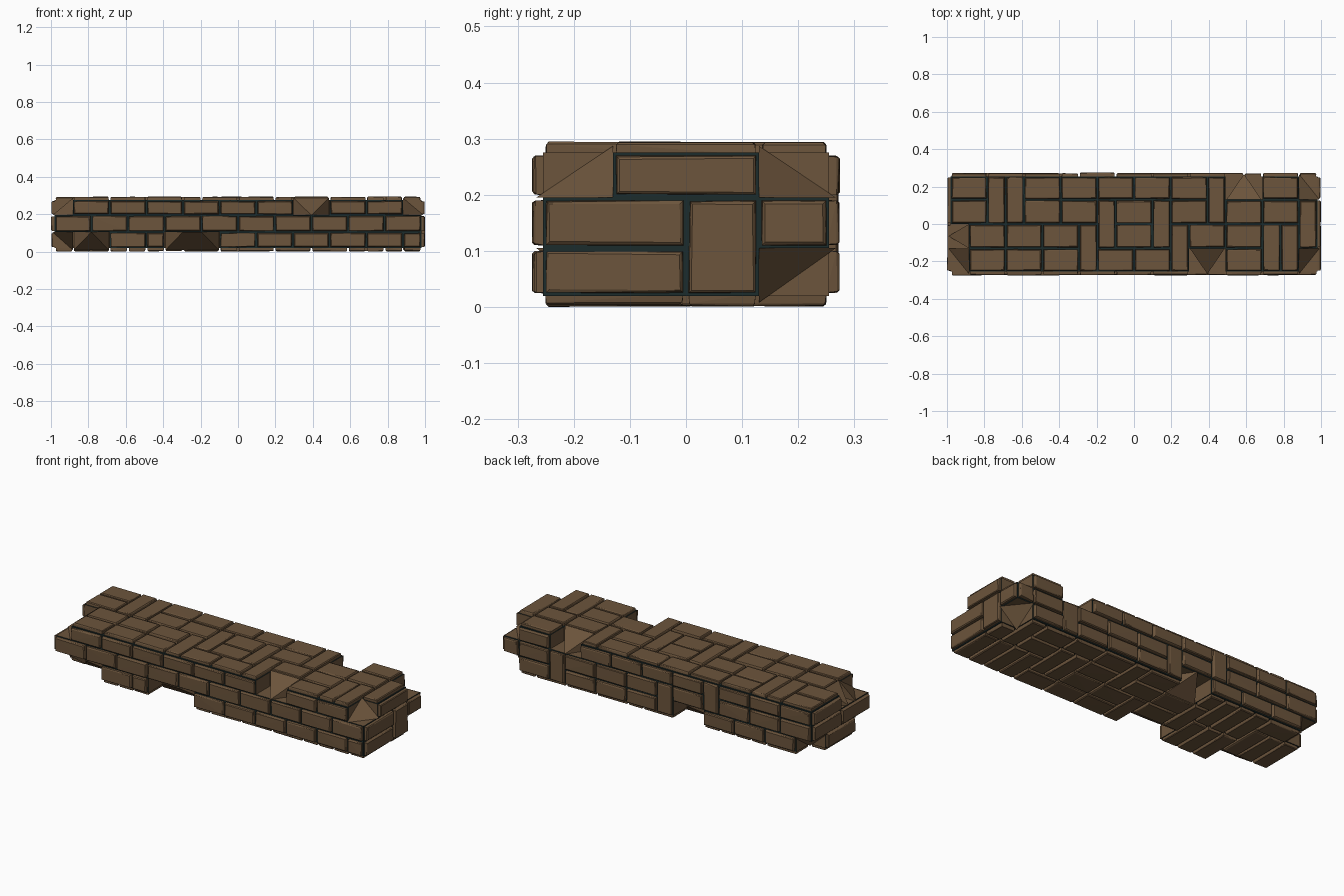
import bpy, bmesh, random
from itertools import product
from mathutils import Vector

if "Cube" in bpy.data.objects:
    bpy.data.objects.remove(bpy.data.objects["Cube"])

random.seed(7)

# Brick grid: 20 x 4 x 3 cells
EDGES = [[-0.98 + 0.098 * i for i in range(21)],
         [-0.255, -0.13, 0.0, 0.13, 0.255],
         [0.02, 0.105, 0.195, 0.275]]
N = [20, 4, 3]

# Broken places: (x cells, y cell, z cell)
edge_notches = [((13, 14), 0, 2), ((15, 16), 3, 2), ((6, 8), 0, 0),
                ((1, 2), 0, 0), ((7, 8), 3, 0)]
corner_notches = [(0, 0, 2), (19, 0, 2), (19, 3, 2), (19, 3, 0), (0, 0, 0), (0, 3, 0)]
end_notches = [(0, 1, 2)]
missing = set(corner_notches) | set(end_notches)
for (a, b), j, k in edge_notches:
    missing |= {(i, j, k) for i in range(a, b + 1)}


def material(name, color):
    m = bpy.data.materials.new(name)
    m.diffuse_color = (*color, 1)
    m.use_nodes = True
    m.node_tree.nodes["Principled BSDF"].inputs["Base Color"].default_value = m.diffuse_color
    return m


def finish(bm, name, mat):
    bmesh.ops.recalc_face_normals(bm, faces=bm.faces)
    me = bpy.data.meshes.new(name)
    bm.to_mesh(me)
    bm.free()
    me.materials.append(mat)
    ob = bpy.data.objects.new(name, me)
    bpy.context.collection.objects.link(ob)
    return ob


def hull(bm, points):
    verts = [bm.verts.new(p) for p in points]
    bmesh.ops.convex_hull(bm, input=verts)


def bounds(axis, index, last=None):
    """Inner and outer coordinate of a boundary cell on one axis."""
    lo, hi = EDGES[axis][index], EDGES[axis][index + 1]
    return (hi, lo - 0.012) if index == 0 else (lo, hi + 0.012)


brick_color = material("brick_brown", (0.15, 0.09, 0.045))
mortar_color = material("mortar_dark", (0.012, 0.025, 0.025))

# Mortar core, plus brick-coloured walls inside the broken places
core, walls = bmesh.new(), bmesh.new()
for cell in product(*(range(n) for n in N)):
    if cell in missing:
        continue
    for axis, side in product(range(3), (0, 1)):
        near = list(cell)
        near[axis] += 1 if side else -1
        near = tuple(near)
        outside = not 0 <= near[axis] < N[axis]
        if not outside and near not in missing:
            continue
        u, v = [a for a in range(3) if a != axis]
        quad = []
        for du, dv in ((0, 0), (1, 0), (1, 1), (0, 1)):
            p = Vector()
            p[axis] = EDGES[axis][cell[axis] + side]
            p[u] = EDGES[u][cell[u] + du]
            p[v] = EDGES[v][cell[v] + dv]
            quad.append(p)
        bm = core if outside else walls
        face = bm.faces.new([bm.verts.new(p) for p in quad])
        want = 1 if side else -1
        face.normal_update()
        if face.normal[axis] * want < 0:
            face.normal_flip()
for bm, name, mat in ((core, "mortar_core", mortar_color), (walls, "broken_walls", brick_color)):
    bmesh.ops.remove_doubles(bm, verts=bm.verts, dist=1e-4)
    me = bpy.data.meshes.new(name)
    bm.to_mesh(me)
    bm.free()
    me.materials.append(mat)
    bpy.context.collection.objects.link(bpy.data.objects.new(name, me))


def brick(bm, axis, side, u, v, u0, u1, v0, v1):
    """One slightly uneven brick face standing proud of the core."""
    base = EDGES[axis][-1 if side else 0]
    sign = 1 if side else -1
    height = random.uniform(0.016, 0.0195)
    pts = []
    for depth, inset in ((-0.004, 0.004), (height - 0.004, 0.005), (height, 0.009)):
        for au, av in product((0, 1), repeat=2):
            p = Vector()
            j = random.uniform(0, 0.003)
            p[axis] = base + sign * (depth + random.uniform(-0.001, 0.0005))
            p[u] = u1 - inset - j if au else u0 + inset + j
            p[v] = v1 - inset - j if av else v0 + inset + j
            pts.append(p)
    hull(bm, pts)


# Bricks on all six sides, laid in mixed directions
side_names = {(0, 0): "left", (0, 1): "right", (1, 0): "front",
              (1, 1): "back", (2, 0): "bottom", (2, 1): "top"}
for (axis, side), label in side_names.items():
    bm = bmesh.new()
    u, v = [a for a in range(3) if a != axis]
    free = set()
    for i, j in product(range(N[u]), range(N[v])):
        cell = [0, 0, 0]
        cell[axis], cell[u], cell[v] = (N[axis] - 1 if side else 0), i, j
        if tuple(cell) not in missing:
            free.add((i, j))
    for i, j in product(range(N[u]), range(N[v])):
        if (i, j) not in free:
            continue
        shapes = [(2, 1), (1, 2), (1, 2), (2, 1)]
        random.shuffle(shapes)
        if axis == 0:
            shapes = [(2, 1)]
        for w, h in shapes + [(2, 1), (1, 2), (1, 1)]:
            cells = {(i + a, j + b) for a in range(w) for b in range(h)}
            if cells <= free:
                break
        free -= cells
        brick(bm, axis, side, u, v, EDGES[u][i], EDGES[u][i + w], EDGES[v][j], EDGES[v][j + h])
    finish(bm, label + "_bricks", brick_color)

# Pointed rubble left in the broken edges
rubble = bmesh.new()
for (a, b), j, k in edge_notches:
    x0, x1 = EDGES[0][a] + 0.004, EDGES[0][b + 1] - 0.004
    yi, yo = bounds(1, j)
    zi, zo = bounds(2, k)
    spread = 0.05 if b - a > 1 else 0.0
    mid = (x0 + x1) / 2
    pts = [(x, yi, z) for x in (x0, x1) for z in (zi, zo)]
    pts += [(mid + d, yo, zi) for d in ({-spread, spread} if spread else {0.0})]
    hull(rubble, pts)
for i, j, k in end_notches:
    xi, xo = bounds(0, i)
    zi, zo = bounds(2, k)
    y0, y1 = EDGES[1][j], EDGES[1][j + 1]
    hull(rubble, [(xi, y, z) for y in (y0, y1) for z in (zi, zo)] + [(xo, (y0 + y1) / 2, zi)])

# Chipped corners
for i, j, k in corner_notches:
    (xi, xo), (yi, yo), (zi, zo) = bounds(0, i), bounds(1, j), bounds(2, k)
    hull(rubble, [(xi, yi, zi), (xo, yi, zi), (xi, yo, zi), (xi, yi, zo)])
finish(rubble, "broken_brick_chunks", brick_color)
